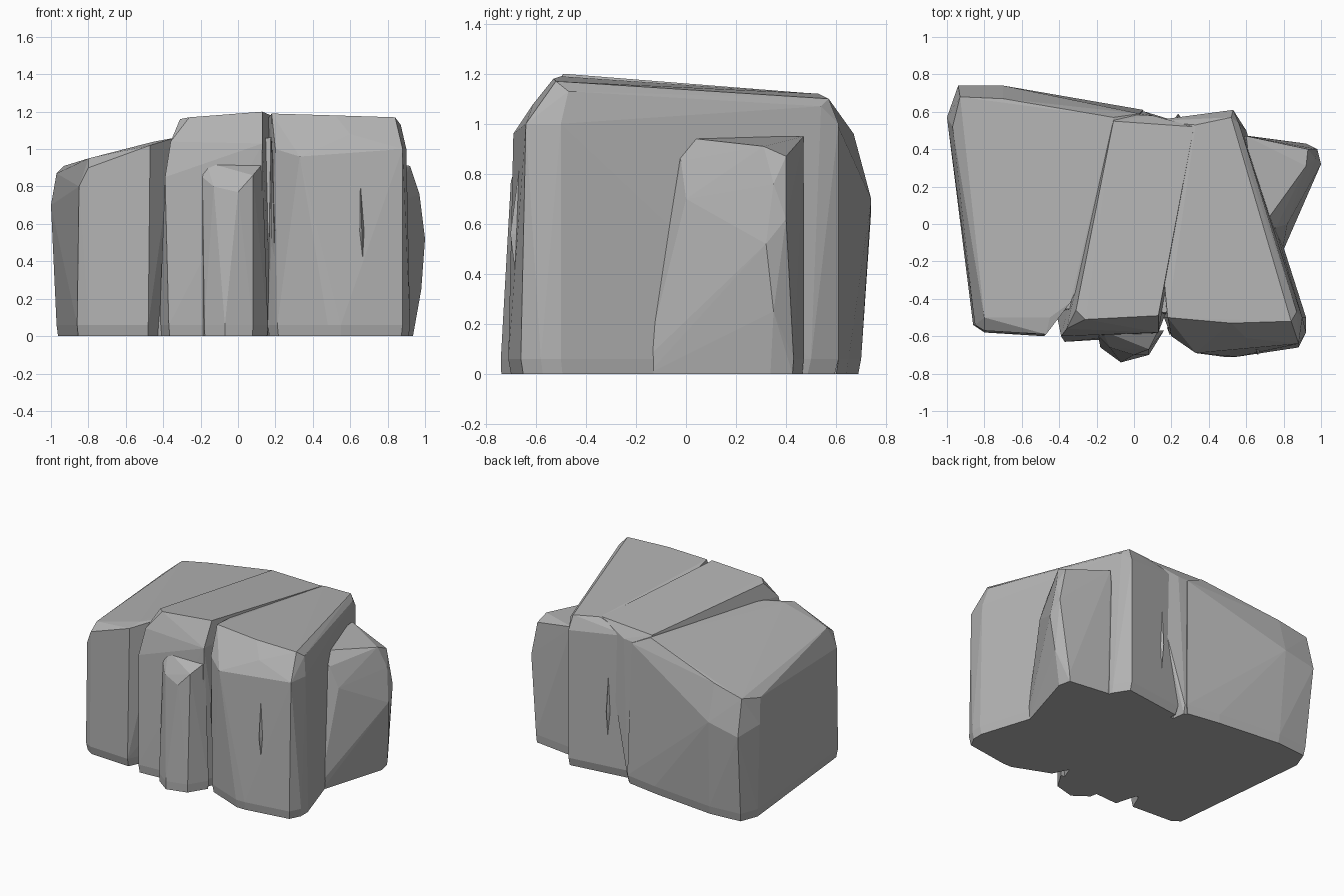
import bpy
import bmesh
from mathutils import Vector

# Remove the default cube
default = bpy.data.objects.get("Cube")
if default:
    bpy.data.objects.remove(default, do_unlink=True)

# One stone colour for everything
stone = bpy.data.materials.new("stone_grey")
stone.use_nodes = True
grey = (0.45, 0.45, 0.45, 1)
stone.diffuse_color = grey
stone.node_tree.nodes["Principled BSDF"].inputs["Base Color"].default_value = grey


def hull(name, points):
    """Faceted convex block wrapped around a few points."""
    bm = bmesh.new()
    for point in points:
        bm.verts.new(point)
    result = bmesh.ops.convex_hull(bm, input=bm.verts)
    spare = [g for g in result["geom_interior"] if isinstance(g, bmesh.types.BMVert)]
    bmesh.ops.delete(bm, geom=spare, context="VERTS")
    bmesh.ops.recalc_face_normals(bm, faces=bm.faces)
    mesh = bpy.data.meshes.new(name)
    bm.to_mesh(mesh)
    bm.free()
    mesh.materials.append(stone)
    block = bpy.data.objects.new(name, mesh)
    bpy.context.collection.objects.link(block)
    return block


def rock(name, plan, upper, foot=0.98, lip=0.06):
    """Block with a slightly tucked-in foot, a plan outline and upper points."""
    centre = sum((Vector((x, y)) for x, y in plan), Vector((0, 0))) / len(plan)
    points = list(upper)
    for x, y in plan:
        inner = centre.lerp(Vector((x, y)), foot)
        points += [(x, y, lip), (inner.x, inner.y, 0)]
    return hull(name, points)


def shard(name, start, end, outward, width):
    """Thin raised sliver lying along a rock face."""
    a, b, out = Vector(start), Vector(end), Vector(outward)
    side = (b - a).cross(out).normalized() * width
    middle = a.lerp(b, 0.4)
    return hull(name, [a - out, b - out, middle + side - out,
                       middle - side - out, middle + out])


# Low, sloping slab on the right-hand side of the model
rock("low_slab",
     [(-.86, -.54), (-.8, -.58), (-.48, -.6), (-.4, -.4),
      (.05, .61), (-.2, .65), (-.68, .7), (-.92, .68), (-.97, .55)],
     [(-.85, -.54, .8), (-.8, -.57, .9), (-.47, -.59, 1.02),
      (-1, .57, .7), (-.97, .52, .87), (-.94, .74, .65), (-.7, .74, .7),
      (-.8, -.5, .95), (-.45, -.5, 1.04), (-.34, -.42, 1.06),
      (-.93, .68, .91), (-.7, .67, .96), (-.11, .57, 1.1),
      (.03, .59, 1.03), (0, .3, 1.08)])

# Tall central slab
rock("centre_slab",
     [(-.42, -.45), (-.37, -.63), (-.2, -.61), (.12, -.6), (.18, -.45),
      (.06, .6), (-.1, .61)],
     [(-.39, -.6, .85), (-.36, -.56, 1.04), (.13, -.58, 1.03),
      (-.31, -.46, 1.16), (-.26, -.51, 1.17), (.13, -.49, 1.2),
      (.32, .52, 1.12), (-.11, .55, 1.11), (.1, .58, 1.04), (-.1, .59, 1.03)])

# Tall slab on the left-hand side
rock("tall_slab",
     [(.16, -.5), (.21, -.6), (.48, -.71), (.55, -.71), (.88, -.66),
      (.92, -.58), (.92, -.5), (.78, -.15), (.6, .5), (.53, .61),
      (.33, .58), (.08, .55)],
     [(.2, -.6, 1), (.33, -.69, .96), (.88, -.64, 1), (.9, -.5, 1),
      (.18, -.5, 1.19), (.52, -.53, 1.18), (.84, -.52, 1.17), (.87, -.47, 1.13),
      (.6, -.61, 1.08), (.63, .1, 1.13), (.56, .54, 1.07), (.52, .57, 1.1),
      (.33, .53, 1.12), (.08, .55, 1.05), (.53, .61, 1)])

# Standing spur in front
rock("front_spur",
     [(-.2, -.55), (-.18, -.66), (-.07, -.74), (.08, -.7), (.16, -.57)],
     [(-.19, -.6, .85), (-.17, -.57, .93), (-.13, -.66, .8), (0, -.7, .77),
      (.08, -.67, .86), (.13, -.57, .92)])

# Side buttress
rock("side_buttress",
     [(.5, .46), (.62, .47), (.92, .43), (.94, .34), (.79, -.16), (.5, -.2)],
     [(1, .32, .52), (.98, .35, .25), (.97, .35, .76), (.98, .4, .62),
      (.82, 0, .7), (.93, .4, .87), (.92, .31, .91), (.6, .47, .95),
      (.66, -.05, .95), (.76, -.02, .85)])

# Bed filling the cracks between the slabs
rock("core", [(-.6, -.47), (.5, -.5), (.5, .5), (-.5, .5)],
     [(-.5, -.45, .95), (.4, -.48, 1.1), (.4, .45, 1.05), (-.4, .45, .98)])

# Slivers along the cracks
front, back = (0, -.02, 0), (0, .02, 0)
shard("front_sliver", (.67, -.69, .3), (.65, -.67, .95), front, .02)
shard("groove_sliver", (.2, -.58, .25), (.18, -.57, 1.05), front, .015)
shard("back_sliver", (.24, .57, .1), (.23, .57, 1), back, .03)
